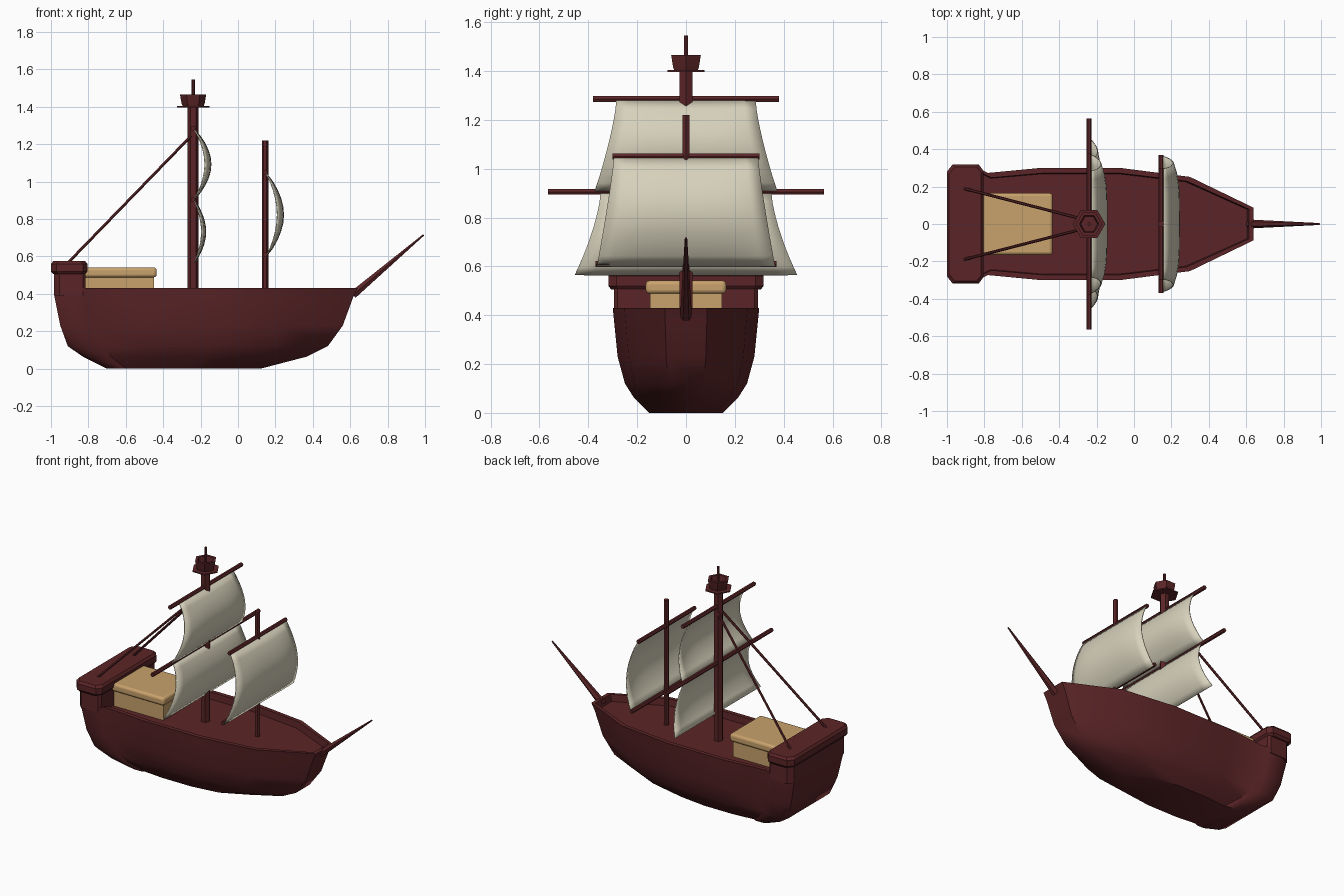
import bpy, bmesh, math
from mathutils import Vector

cube = bpy.data.objects.get("Cube")
if cube:
    bpy.data.objects.remove(cube, do_unlink=True)


def material(name, rgb):
    m = bpy.data.materials.new(name)
    m.use_nodes = True
    m.diffuse_color = (*rgb, 1)
    bsdf = m.node_tree.nodes["Principled BSDF"]
    bsdf.inputs["Base Color"].default_value = (*rgb, 1)
    bsdf.inputs["Roughness"].default_value = 0.8
    return m


WOOD = material("dark red wood", (0.105, 0.018, 0.02))
CLOTH = material("cream canvas", (0.68, 0.64, 0.50))
TAN = material("tan planks", (0.58, 0.36, 0.15))


def finish(name, bm, mat, angle=35):
    bmesh.ops.recalc_face_normals(bm, faces=bm.faces)
    mesh = bpy.data.meshes.new(name)
    bm.to_mesh(mesh)
    bm.free()
    mesh.materials.append(mat)
    ob = bpy.data.objects.new(name, mesh)
    bpy.context.collection.objects.link(ob)
    bpy.ops.object.select_all(action='DESELECT')
    ob.select_set(True)
    bpy.context.view_layer.objects.active = ob
    bpy.ops.object.shade_smooth_by_angle(angle=math.radians(angle))
    return ob


def loft(name, rings, mat, angle=35):
    """Skin a stack of closed rings and cap both ends."""
    bm = bmesh.new()
    rows = [[bm.verts.new(p) for p in ring] for ring in rings]
    n = len(rows[0])
    for a, b in zip(rows, rows[1:]):
        for i in range(n):
            bm.faces.new((a[i], a[(i + 1) % n], b[(i + 1) % n], b[i]))
    bm.faces.new(rows[0][::-1])
    bm.faces.new(rows[-1])
    return finish(name, bm, mat, angle)


def mirrored(half, z):
    """Closed plan outline from points on the +y side."""
    return [(x, y, z) for x, y in half] + [(x, -y, z) for x, y in reversed(half)]


def spar(name, a, b, r1, r2=None, sides=6):
    """Straight pole between two points, optionally tapered."""
    a, b = Vector(a), Vector(b)
    turn = (b - a).to_track_quat('Z', 'Y')
    rings = []
    for end, r in ((a, r1), (b, r1 if r2 is None else r2)):
        rings.append([end + turn @ Vector((r * math.cos(t), r * math.sin(t), 0))
                      for t in (math.tau * i / sides for i in range(sides))])
    return loft(name, rings, WOOD)


def hexagon(r, z, x):
    return [(x + r * math.cos(i * math.pi / 3), r * math.sin(i * math.pi / 3), z)
            for i in range(6)]


# Hull: plan outline as (fraction of length, fraction of half width)
PLAN = [(0, .88), (.035, .98), (.10, .98), (.125, .91), (.3, 1),
        (.56, 1), (.79, .84), (1, .29)]


def hull_ring(z, stern, bow, width):
    return mirrored([(stern + u * (bow - stern), w * width) for u, w in PLAN], z)


hull_levels = [(0, -.70, .12, .15), (.065, -.83, .37, .215), (.12, -.91, .48, .25),
               (.23, -.95, .56, .28), (.38, -.98, .615, .295), (.43, -.985, .64, .30),
               (.43, -.96, .615, .272), (.385, -.96, .605, .268)]
loft("hull", [hull_ring(*level) for level in hull_levels], WOOD, 40)

# Raised stern and its overhanging cap
stern = [(-.985, .265), (-.955, .295), (-.83, .295), (-.815, .28)]
loft("stern_block", [mirrored(stern, .39), mirrored(stern, .52)], WOOD)


def cap_ring(z, inset):
    return mirrored([(-1 + inset, .28 - inset), (-.97 + inset, .318 - inset),
                     (-.83 - inset, .318 - inset), (-.805 - inset, .285 - inset)], z)


loft("stern_cap", [cap_ring(.505, .012), cap_ring(.52, 0), cap_ring(.56, 0),
                   cap_ring(.575, .012)], WOOD, 25)


# Cabin
def box(name, x0, x1, y, z0, z1, mat, bevel=0):
    half = [(x0, y), (x1, y)]
    ob = loft(name, [mirrored(half, z0), mirrored(half, z1)], mat)
    if bevel:
        mod = ob.modifiers.new("rounded edges", 'BEVEL')
        mod.width, mod.segments = bevel, 3
    return ob


box("cabin_walls", -.83, -.45, .148, .38, .50, TAN)
box("cabin_roof", -.83, -.435, .165, .488, .542, TAN, .016)

# Masts and crow's nest
MAIN, FORE = -.24, .145
spar("main_mast", (MAIN, 0, .38), (MAIN, 0, 1.42), .03)
spar("fore_mast", (FORE, 0, .38), (FORE, 0, 1.22), .017)
spar("mast_top_pole", (MAIN, 0, 1.40), (MAIN, 0, 1.545), .009)
loft("nest_platform", [hexagon(.087, z, MAIN) for z in (1.396, 1.404)], WOOD)
loft("nest_cup", [hexagon(r, z, MAIN) for r, z in
                  ((.055, 1.40), (.062, 1.42), (.07, 1.465), (.052, 1.465), (.045, 1.425))],
     WOOD, 20)

# Yards
for name, x, z, half in (("main_upper_yard", MAIN, 1.285, .38),
                         ("main_lower_yard", MAIN, .905, .565),
                         ("fore_upper_yard", FORE, 1.05, .30),
                         ("fore_lower_yard", FORE, .61, .37)):
    spar(name, (x, -half, z), (x, half, z), .0135)

# Bowsprit and backstays
spar("bowsprit", (.615, 0, .395), (.992, 0, .715), .024, .005)
for side, word in ((1, "left"), (-1, "right")):
    spar("backstay_" + word, (-.91, .19 * side, .565), (-.25, .02 * side, 1.245), .008)


# Sails: billowing sheets, fullest in the middle and slacker at the edges
def sail(name, x, top, bottom, w_top, w_bottom, depth, flare):
    bm = bmesh.new()
    cols, rows = 12, 10
    grid = []
    for j in range(rows + 1):
        t = j / rows
        width = w_top + (w_bottom - w_top) * t ** flare
        row = []
        for i in range(cols + 1):
            s = 2 * i / cols - 1
            bulge = depth * math.sin(math.pi * t) ** .85 * (1 - .35 * abs(s) ** 4)
            row.append(bm.verts.new((x + .005 + bulge, s * width, top + (bottom - top) * t)))
        grid.append(row)
    for a, b in zip(grid, grid[1:]):
        for i in range(cols):
            bm.faces.new((a[i], a[i + 1], b[i + 1], b[i]))
    ob = finish(name, bm, CLOTH, 60)
    mod = ob.modifiers.new("cloth thickness", 'SOLIDIFY')
    mod.thickness, mod.offset = .006, 0


sail("main_upper_sail", MAIN, 1.28, .905, .285, .375, .09, 1.4)
sail("main_lower_sail", MAIN, .90, .565, .35, .455, .062, 1.5)
sail("fore_sail", FORE, 1.045, .60, .295, .365, .093, 1.2)
